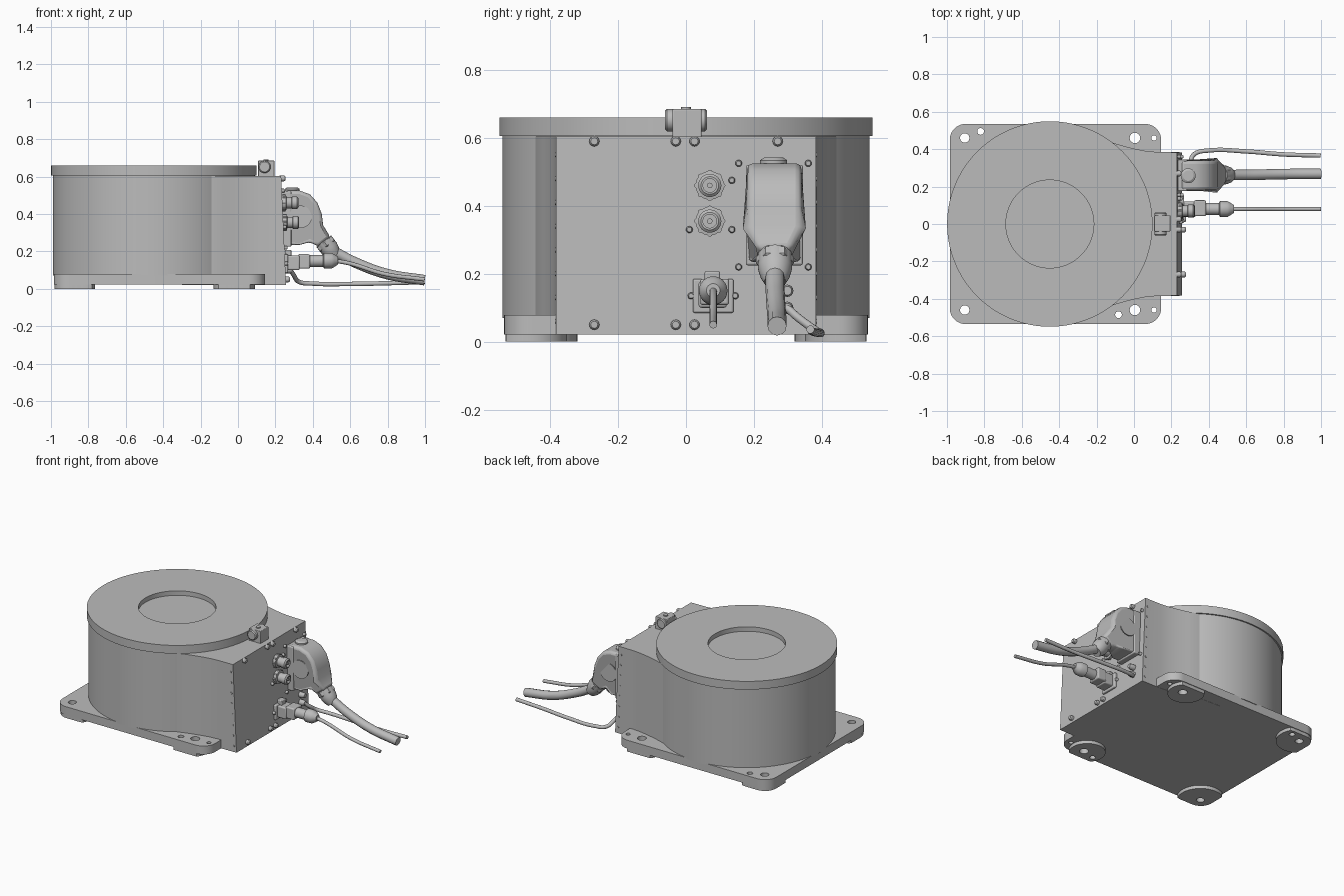
import bpy, bmesh, math
from mathutils import Vector, Matrix

if "Cube" in bpy.data.objects:
    bpy.data.objects.remove(bpy.data.objects["Cube"])

grey = bpy.data.materials.new("light grey")
grey.use_nodes = True
COLOUR = (0.5, 0.5, 0.5, 1)
grey.diffuse_color = COLOUR
grey.node_tree.nodes["Principled BSDF"].inputs["Base Color"].default_value = COLOUR


def finish(name, mesh, bevel=0):
    obj = bpy.data.objects.new(name, mesh)
    bpy.context.collection.objects.link(obj)
    mesh.materials.clear()
    mesh.materials.append(grey)
    mesh.polygons.foreach_set("use_smooth", [True] * len(mesh.polygons))
    mesh.set_sharp_from_angle(angle=math.radians(32))
    if bevel:
        mod = obj.modifiers.new("rounded edges", "BEVEL")
        mod.width, mod.segments = bevel, 3
    return obj


def lathe(name, profile, origin=(0, 0, 0), axis=(0, 0, 1), sides=32):
    """Turn (radius, height) points around an axis."""
    bm = bmesh.new()
    rings = [[bm.verts.new((r * math.cos(2 * math.pi * i / sides),
                            r * math.sin(2 * math.pi * i / sides), h))
              for i in range(sides)] for r, h in profile]
    for a, b in zip(rings, rings[1:]):
        for i in range(sides):
            j = (i + 1) % sides
            bm.faces.new((a[i], a[j], b[j], b[i]))
    bm.faces.new(rings[0][::-1])
    bm.faces.new(rings[-1])
    turn = Vector(axis).to_track_quat("Z", "Y").to_matrix().to_4x4()
    bm.transform(Matrix.Translation(origin) @ turn)
    bmesh.ops.recalc_face_normals(bm, faces=bm.faces)
    mesh = bpy.data.meshes.new(name)
    bm.to_mesh(mesh)
    bm.free()
    return finish(name, mesh)


def rod(name, start, end, r, sides=24):
    d = Vector(end) - Vector(start)
    return lathe(name, [(r, 0), (r, d.length)], start, d, sides)


def curve_mesh(name, curve):
    temp = bpy.data.objects.new(name, curve)
    bpy.context.collection.objects.link(temp)
    graph = bpy.context.evaluated_depsgraph_get()
    mesh = bpy.data.meshes.new_from_object(temp.evaluated_get(graph))
    bpy.data.objects.remove(temp)
    bpy.data.curves.remove(curve)
    bm = bmesh.new()
    bm.from_mesh(mesh)
    bmesh.ops.remove_doubles(bm, verts=bm.verts, dist=1e-5)
    bmesh.ops.dissolve_limit(bm, angle_limit=0.01, verts=bm.verts, edges=bm.edges)
    bmesh.ops.recalc_face_normals(bm, faces=bm.faces)
    bm.to_mesh(mesh)
    bm.free()
    return mesh


def slab(name, loops, z0, z1, upright=False, bevel=0, reshape=None):
    """Extrude an outline; further loops become holes."""
    curve = bpy.data.curves.new(name, "CURVE")
    curve.dimensions, curve.fill_mode = "2D", "BOTH"
    curve.extrude = (z1 - z0) / 2
    for loop in loops:
        s = curve.splines.new("POLY")
        s.points.add(len(loop) - 1)
        for p, (x, y) in zip(s.points, loop):
            p.co = (x, y, 0, 1)
        s.use_cyclic_u = True
    mesh = curve_mesh(name, curve)
    mesh.transform(Matrix.Translation((0, 0, (z0 + z1) / 2)))
    if upright:
        mesh.transform(Matrix.Rotation(math.pi / 2, 4, "X"))
    if reshape:
        for v in mesh.vertices:
            reshape(v.co)
    return finish(name, mesh, bevel)


def box(name, lo, hi, bevel=0):
    (x0, y0, z0), (x1, y1, z1) = lo, hi
    return slab(name, [[(x0, y0), (x1, y0), (x1, y1), (x0, y1)]], z0, z1, bevel=bevel)


def cable(name, points, r):
    curve = bpy.data.curves.new(name, "CURVE")
    curve.dimensions = "3D"
    curve.bevel_depth, curve.bevel_resolution, curve.use_fill_caps = r, 4, True
    s = curve.splines.new("BEZIER")
    s.bezier_points.add(len(points) - 1)
    for p, co in zip(s.bezier_points, points):
        p.co = co
        p.handle_left_type = p.handle_right_type = "AUTO"
    return finish(name, curve_mesh(name, curve))


def circle(x, y, r, n=32):
    return [(x + r * math.cos(2 * math.pi * i / n), y + r * math.sin(2 * math.pi * i / n))
            for i in range(n)]


# Base plate with rounded corners and mounting holes
X0, X1, Y, R = -0.985, 0.145, 0.535, 0.085
outline = []
for k, (cx, cy) in enumerate([(X1 - R, Y - R), (X0 + R, Y - R), (X0 + R, R - Y), (X1 - R, R - Y)]):
    for i in range(11):
        a = math.pi / 2 * (k + i / 10)
        outline.append((cx + R * math.cos(a), cy + R * math.sin(a)))
holes = [(x, s * 0.46, r) for s in (-1, 1) for x, r in ((-0.905, 0.025), (0.005, 0.028), (0.107, 0.014))]
holes += [(-0.82, 0.495, 0.018), (-0.083, -0.485, 0.018)]
slab("base_plate", [outline] + [circle(*h) for h in holes], 0.022, 0.078)


# Corner feet, clipped to the plate outline
def inside(x, y):
    dx = max(abs(x - (X0 + X1) / 2) - (X1 - X0) / 2 + R, 0)
    dy = max(abs(y) - Y + R, 0)
    return math.hypot(dx, dy) <= R - 0.004


for cx, radius, side in ((-0.905, 0.14, "outer"), (-0.02, 0.11, "inner")):
    for s in (-1, 1):
        rim = []
        for x, y in circle(0, 0, 1, 64):
            d = radius
            while not inside(cx + d * x, s * 0.46 + d * y):
                d -= 0.001
            rim.append((cx + d * x, s * 0.46 + d * y))
        drilled = [circle(*h) for h in holes if math.hypot(h[0] - cx, h[1] - s * 0.46) < radius - 0.02]
        slab(side + "_foot", [rim] + drilled, 0, 0.023)

# Drum and recessed turntable
CENTRE = (-0.45, 0, 0)
lathe("drum", [(0.54, 0.07), (0.54, 0.607)], CENTRE, sides=128)
lathe("turntable", [(0.235, 0.63), (0.235, 0.66), (0.549, 0.66), (0.549, 0.605), (0.1, 0.605), (0.1, 0.63)][:4],
      CENTRE, sides=128)


# Connection housing that blends into the drum, with a slightly leaning panel
def panel_x(z):
    return 0.257 - 0.045 * (z - 0.02)


def lean(co):
    if co.x > 0.2:
        co.x = panel_x(co.z)


half = [(0.25, 0.383), (0.12, 0.385), (0.06, 0.391), (0, 0.403), (-0.07, 0.421), (-0.14, 0.443), (-0.3, 0.45)]
slab("connection_housing", [half + [(x, -y) for x, y in half[::-1]]], 0.021, 0.604, reshape=lean)


# Panel bolts, large and small
def bolt(y, z, r, length):
    x = panel_x(z)
    lathe("panel_bolt", [(r, -0.01), (r, length * 0.7), (r * 0.7, length)], (x, y, z), (1, 0, 0), 16)


for y in (-0.27, -0.03, 0.025, 0.27):
    bolt(y, 0.59, 0.015, 0.022)
    if y < 0.2:
        bolt(y, 0.05, 0.015, 0.022)
for y, z in ((0.155, 0.525), (0.36, 0.525), (0.155, 0.22), (0.36, 0.22), (0.135, 0.475),
             (0.135, 0.33), (0.01, 0.33), (0.015, 0.135), (0.145, 0.135)):
    bolt(y, z, 0.01, 0.016)
for s in (-1, 1):
    for i in range(8):
        z = 0.06 + 0.07 * i
        rod("side_screw", (panel_x(z) - 0.02, s * 0.38, z), (panel_x(z) - 0.02, s * 0.386, z), 0.007, 12)

# Round sockets
for z in (0.46, 0.355):
    x = panel_x(z)
    lathe("round_socket", [(0.042, -0.01), (0.042, 0.02), (0.03, 0.022), (0.03, 0.05), (0.034, 0.052),
                           (0.034, 0.078), (0.026, 0.085), (0.02, 0.085), (0.02, 0.07), (0.008, 0.07), (0.008, 0.085)],
          (x, 0.07, z), (1, 0, 0))
    for i in range(8):
        a = math.pi * i / 4
        y, h = 0.07 + 0.038 * math.cos(a), z + 0.038 * math.sin(a)
        rod("socket_grip", (x, y, h), (x + 0.018, y, h), 0.008, 8)


# Power connector hood, narrowing towards its cable gland
def narrow(co):
    if co.x > 0.38 and co.z < 0.3:
        co.y = 0.26 + (co.y - 0.26) * 0.6


hood = [(0.25, 0.235), (0.25, 0.525), (0.33, 0.525), (0.385, 0.505), (0.425, 0.46), (0.448, 0.4),
        (0.455, 0.34), (0.495, 0.275), (0.43, 0.225), (0.385, 0.25), (0.33, 0.235)]
slab("connector_hood", [hood], -0.34, -0.18, True, 0.018, narrow)
box("hood_frame", (0.235, 0.176, 0.225), (0.285, 0.344, 0.52), 0.006)
lathe("hood_cap", [(0.04, 0), (0.04, 0.012), (0.028, 0.02)], (0.29, 0.258, 0.522), sides=24)
for y in (0.176, 0.338):
    slab("hood_lever", [circle(0.335, 0.385, 0.06)], -y - 0.006, -y, True)
GLAND = Vector((0.07, 0, -0.09)).normalized()
root = Vector((0.458, 0.262, 0.255))
lathe("power_gland_nut", [(0.05, 0), (0.056, 0.008), (0.056, 0.03), (0.05, 0.036)], root, GLAND, 6)
lathe("power_gland", [(0.05, 0), (0.05, 0.05), (0.044, 0.075), (0.032, 0.1)], root, GLAND)
cable("power_cable", [root + GLAND * 0.05, (0.54, 0.262, 0.185), (0.64, 0.263, 0.135),
                      (0.8, 0.267, 0.078), (0.998, 0.268, 0.046)], 0.028)

# Signal connector with flange, latch and gland
box("signal_flange", (0.245, 0.02, 0.085), (0.268, 0.14, 0.185), 0.006)
box("signal_body", (0.26, 0.037, 0.1), (0.33, 0.12, 0.178), 0.008)
box("signal_latch", (0.25, 0.055, 0.17), (0.285, 0.1, 0.208), 0.005)
box("signal_block", (0.32, 0.042, 0.108), (0.385, 0.127, 0.185), 0.008)
lathe("signal_gland", [(0.032, 0), (0.032, 0.08), (0.042, 0.085), (0.042, 0.125), (0.034, 0.14), (0.02, 0.16)],
      (0.375, 0.08, 0.148), (1, 0, 0.02), 24)
cable("signal_cable", [(0.52, 0.08, 0.15), (0.6, 0.08, 0.135), (0.78, 0.08, 0.08), (0.998, 0.08, 0.05)], 0.011)

# Thin side cable and its fittings
for z in (0.15, 0.1):
    lathe("small_gland", [(0.018, 0), (0.018, 0.03), (0.013, 0.045)], (0.245, 0.298, z), (1, 0, 0), 16)
cable("thin_cable", [(0.28, 0.298, 0.1), (0.297, 0.325, 0.075), (0.325, 0.375, 0.038), (0.4, 0.393, 0.028),
                     (0.6, 0.388, 0.026), (0.8, 0.372, 0.03), (0.998, 0.366, 0.036)], 0.012)

# Position sensor beside the turntable
box("sensor_block", (0.108, -0.04, 0.6), (0.195, 0.046, 0.685), 0.004)
for s in (-1, 1):
    lathe("sensor_cap", [(0.033, 0), (0.033, 0.02), (0.027, 0.026)], (0.142, s * 0.036, 0.652), (0, s, 0), 24)
rod("sensor_screw", (0.15, 0, 0.68), (0.15, 0, 0.691), 0.014, 16)
